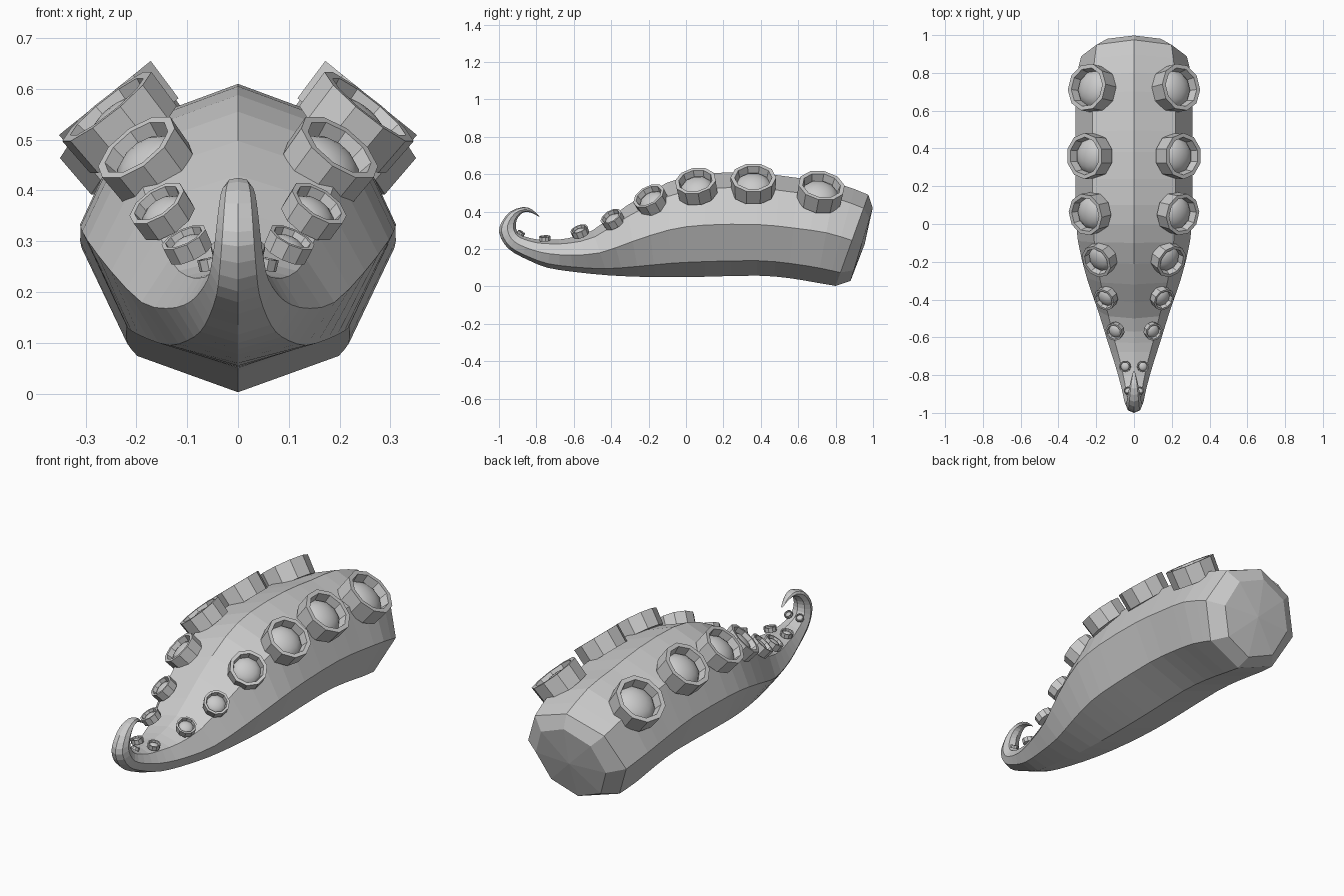
import bpy, bmesh
from math import sin, cos, pi
from mathutils import Vector, Matrix

if "Cube" in bpy.data.objects:
    bpy.data.objects.remove(bpy.data.objects["Cube"])


def finish(bm, name):
    bmesh.ops.recalc_face_normals(bm, faces=bm.faces[:])
    mesh = bpy.data.meshes.new(name)
    bm.to_mesh(mesh)
    bm.free()
    obj = bpy.data.objects.new(name, mesh)
    bpy.context.collection.objects.link(obj)
    return obj


# Arm stations: underside y, z, upper ridge y, z, half width
stations = [Vector(s) for s in (
    (.80, .003, .975, .49, .28), (.70, .02, .80, .555, .308),
    (.55, .045, .60, .58, .31), (.38, .058, .38, .605, .31),
    (.10, .052, .10, .605, .31), (-.08, .05, -.10, .555, .297),
    (-.25, .052, -.32, .43, .25), (-.42, .06, -.50, .30, .19),
    (-.60, .078, -.63, .258, .142), (-.74, .10, -.72, .25, .105),
    (-.83, .135, -.80, .252, .08), (-.92, .18, -.87, .27, .06),
    (-.97, .225, -.90, .29, .052), (-1.0, .29, -.91, .32, .045),
    (-.985, .345, -.905, .355, .04), (-.94, .40, -.885, .385, .034),
    (-.87, .425, -.86, .398, .025), (-.82, .41, -.825, .393, .016),
    (-.78, .37, -.785, .372, .005))]


def smooth_path(pts):
    out = []
    for i in range(len(pts) - 1):
        a, b = pts[max(i - 1, 0)], pts[i]
        c, d = pts[i + 1], pts[min(i + 2, len(pts) - 1)]
        out += [b, (b + c) * .5625 - (a + d) * .0625]
    return out + [pts[-1]]


# Octagonal lofted arm with a rounded root cap and a curled tip
SIDES = 8
path = [Vector((.88, .03, .998, .42, .20))] + smooth_path(stations)
bm = bmesh.new()
rings = []
for by, bz, ty, tz, w in path:
    ring = []
    for k in range(SIDES):
        a = 2 * pi * k / SIDES
        c = cos(a) / 2
        ring.append(bm.verts.new((w * sin(a), (by + ty) / 2 + (ty - by) * c,
                                  (bz + tz) / 2 + (tz - bz) * c)))
    rings.append(ring)
for r, s in zip(rings, rings[1:]):
    for k in range(SIDES):
        n = (k + 1) % SIDES
        bm.faces.new((r[k], r[n], s[n], s[k]))
bm.faces.new(rings[-1])
root = bm.verts.new((0, .955, .225))
for k in range(SIDES):
    bm.faces.new((rings[0][k], rings[0][(k + 1) % SIDES], root))
finish(bm, "tentacle_arm")

# Sucker cup: rim wall, recess and domed centre (radius, height from rim)
cup = [(.97, -.75), (1, 0), (.82, 0), (.74, -.36),
       (.66, -.26), (.48, -.15), (.25, -.08)]
CUP_SIDES = 10


def sucker(name, centre, normal, radius):
    bm = bmesh.new()
    rings = [[bm.verts.new((r * cos(2 * pi * k / CUP_SIDES),
                            r * sin(2 * pi * k / CUP_SIDES), h))
              for k in range(CUP_SIDES)] for r, h in cup]
    for i, (r, s) in enumerate(zip(rings, rings[1:])):
        for k in range(CUP_SIDES):
            n = (k + 1) % CUP_SIDES
            bm.faces.new((r[k], r[n], s[n], s[k])).smooth = i >= 3
    top = bm.verts.new((0, 0, -.06))
    for k in range(CUP_SIDES):
        bm.faces.new((rings[-1][k], rings[-1][(k + 1) % CUP_SIDES],
                      top)).smooth = True
    bm.faces.new(rings[0][::-1])
    rot = Vector(normal).to_track_quat('Z', 'Y').to_matrix().to_4x4()
    bm.transform(Matrix.Translation(centre) @ rot @ Matrix.Scale(radius, 4))
    finish(bm, name)


# Two mirrored rows of suckers shrinking towards the tip
row = [((.25, .725, .54), (.60, .15, .76), .127),
       ((.262, .36, .582), (.63, 0, .78), .122),
       ((.258, .05, .565), (.62, -.15, .77), .112),
       ((.20, -.20, .485), (.55, -.42, .72), .091),
       ((.16, -.402, .375), (.50, -.45, .74), .062),
       ((.107, -.573, .308), (.40, -.33, .84), .048),
       ((.05, -.755, .268), (.20, -.05, .97), .031),
       ((.034, -.878, .292), (.20, .50, .80), .021)]
for i, (c, n, r) in enumerate(row, 1):
    for side, sx in (("right", 1), ("left", -1)):
        sucker(f"sucker_{side}_{i}", Vector((sx * c[0], c[1], c[2])),
               (sx * n[0], n[1], n[2]), r)
